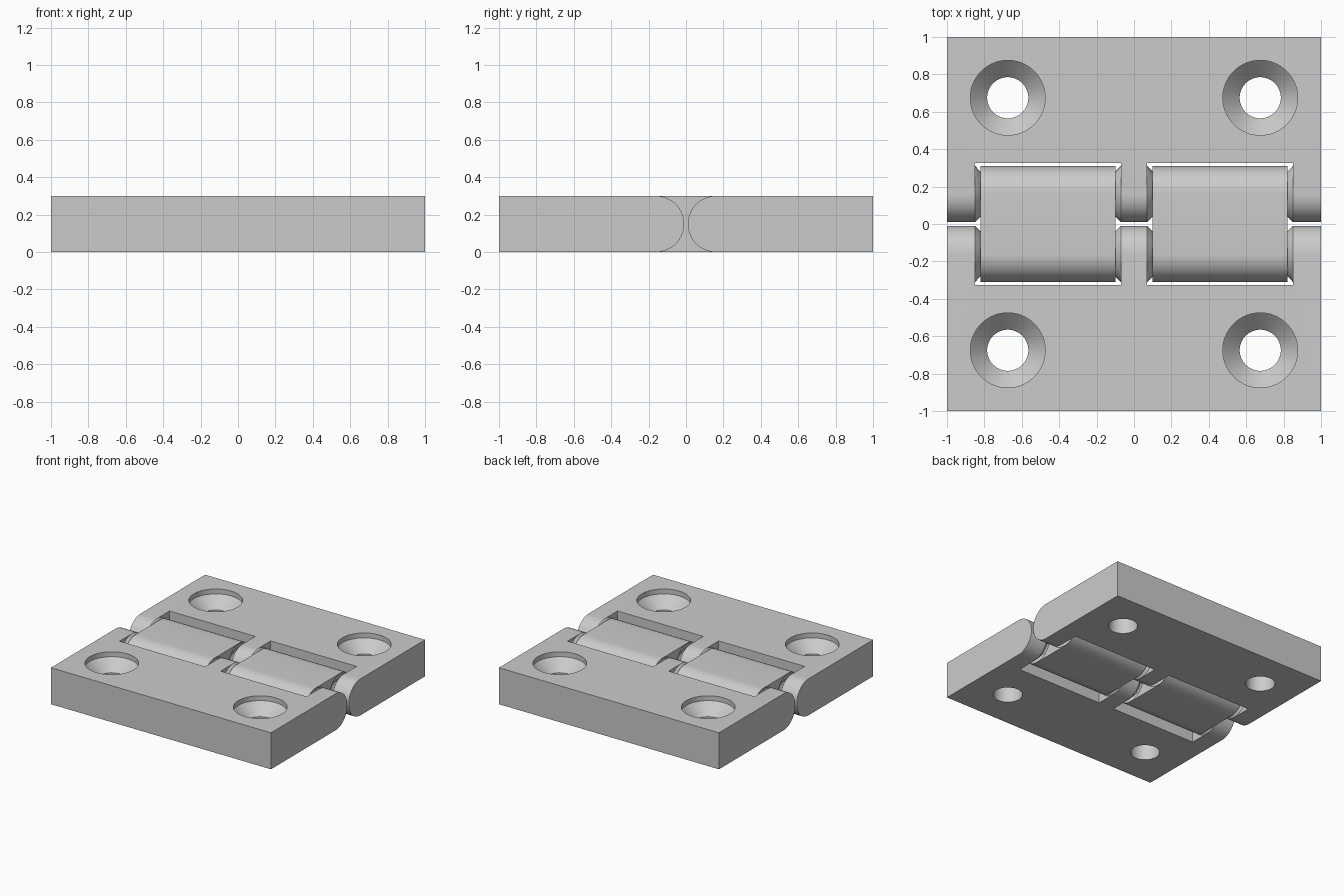
import bpy, bmesh, math
from mathutils import Matrix

cube = bpy.data.objects.get("Cube")
if cube:
    bpy.data.objects.remove(cube, do_unlink=True)

R = 0.15                  # half thickness and knuckle radius
AXIS = 0.16               # distance of each hinge axis from the middle
SLOT = (0.07, 0.85)       # slot ends along x
GAP = 0.03                # clearance between slot wall and link
HOLE = 0.675              # screw hole offset
SEGMENTS = 64

metal = bpy.data.materials.new("plain grey")
metal.use_nodes = True
grey = (0.6, 0.6, 0.6, 1)
metal.diffuse_color = grey
metal.node_tree.nodes["Principled BSDF"].inputs["Base Color"].default_value = grey


def make_object(name, bm):
    bmesh.ops.recalc_face_normals(bm, faces=bm.faces)
    mesh = bpy.data.meshes.new(name)
    bm.to_mesh(mesh)
    bm.free()
    mesh.materials.append(metal)
    obj = bpy.data.objects.new(name, mesh)
    bpy.context.collection.objects.link(obj)
    return obj


def extrude_x(name, outline, x0, x1):
    """Extrude a (y, z) outline from x0 to x1."""
    bm = bmesh.new()
    face = bm.faces.new([bm.verts.new((x0, y, z)) for y, z in outline])
    new = bmesh.ops.extrude_face_region(bm, geom=[face])["geom"]
    verts = [v for v in new if isinstance(v, bmesh.types.BMVert)]
    bmesh.ops.translate(bm, verts=verts, vec=(x1 - x0, 0, 0))
    return make_object(name, bm)


def half_round(centre, side):
    """Half circle of outline points bulging towards side, from bottom to top."""
    steps = SEGMENTS // 2
    angles = [math.pi * i / steps for i in range(steps + 1)]
    return [(centre + side * R * math.sin(a), R - R * math.cos(a)) for a in angles]


def add_point(bm, x, y, direction, radius, capped):
    """45 degree cone lying on a hinge axis, pointing along +x or -x."""
    turn = Matrix.Rotation(direction * math.pi / 2, 4, "Y")
    place = Matrix.Translation((x + direction * radius / 2, y, R)) @ turn
    bmesh.ops.create_cone(bm, cap_ends=capped, segments=SEGMENTS, radius1=radius,
                          radius2=0, depth=radius, matrix=place)


def screw_cutter(x, y):
    """Countersunk hole, revolved from a (radius, z) profile."""
    bm = bmesh.new()
    profile = [(0, -0.1), (0.11, -0.1), (0.11, 0.17), (0.2, 0.26), (0.2, 0.4), (0, 0.4)]
    verts = [bm.verts.new((x + r, y, z)) for r, z in profile]
    edges = [bm.edges.new(pair) for pair in zip(verts, verts[1:])]
    bmesh.ops.spin(bm, geom=verts + edges, cent=(x, y, 0), axis=(0, 0, 1),
                   angle=math.tau, steps=SEGMENTS)
    bmesh.ops.remove_doubles(bm, verts=bm.verts, dist=0.0001)
    return make_object("screw_cutter", bm)


def select_only(obj):
    bpy.ops.object.select_all(action="DESELECT")
    obj.select_set(True)
    bpy.context.view_layer.objects.active = obj


def cut(obj, cutter):
    cutter.hide_render = True
    mod = obj.modifiers.new("cut", "BOOLEAN")
    mod.operation = "DIFFERENCE"
    mod.solver = "EXACT"
    mod.object = cutter
    select_only(obj)
    bpy.ops.object.modifier_apply(modifier=mod.name)
    bpy.data.objects.remove(cutter, do_unlink=True)


def smooth(obj):
    select_only(obj)
    bpy.ops.object.shade_smooth_by_angle(angle=math.radians(30))


# Two plates with rounded inner edges, link slots, screw holes and pivot cones
for name, side in (("front_plate", -1), ("back_plate", 1)):
    outline = half_round(side * AXIS, -side) + [(side, 2 * R), (side, 0)]
    plate = extrude_x(name, outline, -1, 1)
    for s in (-1, 1):
        box = [(-0.325, -0.1), (0.325, -0.1), (0.325, 0.4), (-0.325, 0.4)]
        cut(plate, extrude_x("slot_cutter", box, s * SLOT[0], s * SLOT[1]))
        cut(plate, screw_cutter(s * HOLE, side * HOLE))
    bm = bmesh.new()
    bm.from_mesh(plate.data)
    for s in (-1, 1):
        add_point(bm, s * SLOT[0], side * AXIS, s, R, False)
        add_point(bm, s * SLOT[1], side * AXIS, -s, R, False)
    bm.to_mesh(plate.data)
    bm.free()
    smooth(plate)

# Two links with rounded edges and conical sockets around the pivot cones
for name, s in (("right_link", -1), ("left_link", 1)):
    outline = half_round(AXIS, 1) + half_round(-AXIS, -1)[::-1]
    link = extrude_x(name, outline, s * (SLOT[0] + GAP), s * (SLOT[1] - GAP))
    for y in (-AXIS, AXIS):
        bm = bmesh.new()
        add_point(bm, s * SLOT[0], y, s, R + GAP - 0.002, True)
        add_point(bm, s * SLOT[1], y, -s, R + GAP - 0.002, True)
        cut(link, make_object("socket_cutter", bm))
    smooth(link)
